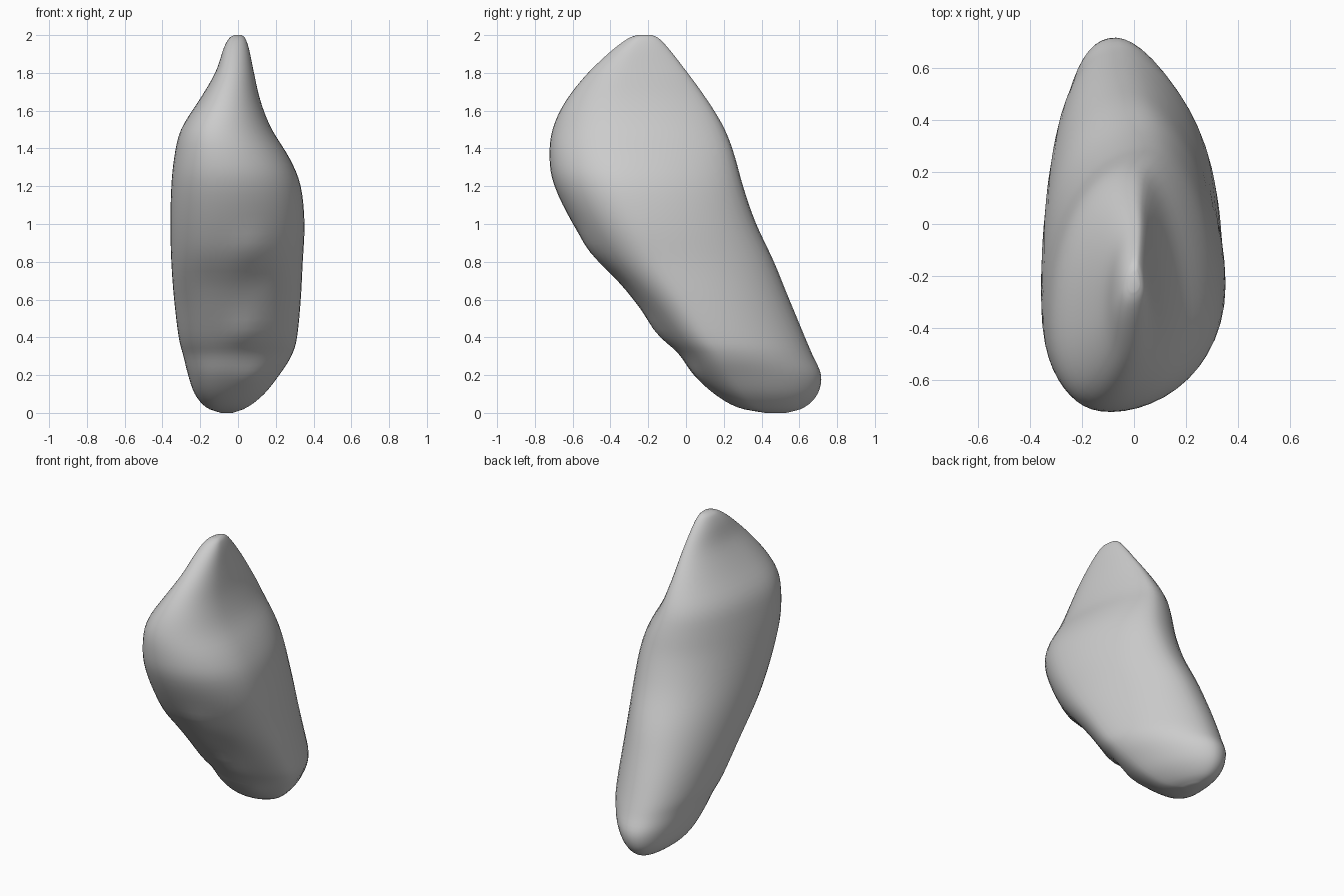
import bpy, bmesh, math
from mathutils import Vector

if "Cube" in bpy.data.objects:
    bpy.data.objects.remove(bpy.data.objects["Cube"])

# Stone cross-sections from base to tip: z, x min, x max, y min, y max
RINGS = [
    (0.00, -0.09, -0.03, 0.42, 0.53),
    (0.03, -0.17, 0.05, 0.27, 0.63),
    (0.10, -0.23, 0.14, 0.15, 0.70),
    (0.20, -0.265, 0.22, 0.04, 0.72),
    (0.30, -0.29, 0.285, -0.03, 0.675),
    (0.40, -0.315, 0.315, -0.12, 0.635),
    (0.60, -0.34, 0.335, -0.285, 0.55),
    (0.80, -0.355, 0.345, -0.47, 0.47),
    (1.00, -0.36, 0.355, -0.60, 0.375),
    (1.20, -0.355, 0.335, -0.70, 0.305),
    (1.35, -0.34, 0.275, -0.725, 0.265),
    (1.50, -0.305, 0.18, -0.71, 0.21),
    (1.65, -0.21, 0.12, -0.64, 0.12),
    (1.80, -0.12, 0.085, -0.52, 0.01),
    (1.92, -0.08, 0.06, -0.39, -0.085),
    (1.98, -0.05, 0.04, -0.31, -0.14),
    (2.00, -0.02, 0.02, -0.26, -0.18),
]
# Chips on the rough underside: centre, radius, push along y
CHIPS = [
    ((0.08, -0.52, 0.86), 0.08, -0.03),
    ((-0.15, -0.38, 0.70), 0.12, 0.02),
    ((0.08, -0.36, 0.70), 0.10, 0.03),
    ((0.05, -0.16, 0.42), 0.08, -0.045),
    ((0.08, 0.06, 0.17), 0.07, -0.02),
]
SEGS, STEPS = 48, 4


def spline(i, t):
    """Catmull-Rom blend between ring i and i + 1."""
    p = [RINGS[min(max(i + k, 0), len(RINGS) - 1)] for k in (-1, 0, 1, 2)]
    return [0.5 * (2 * b + (c - a) * t + (2 * a - 5 * b + 4 * c - d) * t * t
                   + (3 * b - a - 3 * c + d) * t ** 3) for a, b, c, d in zip(*p)]


def ring_points(z, x0, x1, y0, y1):
    """Egg section in four quadrants, with its own nose and tail position."""
    hx, cx = (x1 - x0) / 2, (x0 + x1) / 2
    h = min(1, max(0, (z - 0.3) / 1.0))
    h = h * h * (3 - 2 * h)
    nose = cx - 0.05 * min(1, hx / 0.3)
    # the tail swings from left of centre at the base to the middle higher up
    tail = nose * (1 - h) + max(0, cx + 0.06 * min(1, hx / 0.2)) * h
    for k in range(SEGS):
        a = 2 * math.pi * k / SEGS
        c, s = math.cos(a), math.sin(a)
        right = c > 0
        # how far back the widest point lies
        wide = 0.27 + 0.11 * min(1, z / 1.2) if right else 0.35
        ym = y0 + wide * (y1 - y0)
        front_e = 1.95 if right else 2.3
        back_e = 1.7 + 0.25 * h if right else 2.35 - 0.35 * h
        e = 2 / (front_e if s < 0 else back_e)
        u, v = abs(c) ** e, abs(s) ** e
        # slide the centre line smoothly from nose to tail
        ax = nose + (tail - nose) * (0.5 + 0.5 * s)
        q = Vector((ax + u * ((x1 - ax) if right else (x0 - ax)),
                    ym + v * ((y1 - ym) if s > 0 else (y0 - ym)), max(z, 0)))
        p = q.copy()
        for centre, radius, push in CHIPS:
            d = (p - Vector(centre)).length / radius
            q.y += push * math.exp(-d * d)
        yield q


# Loft the stone
bm = bmesh.new()
loops = []
for i in range(len(RINGS) - 1):
    for j in range(STEPS):
        loops.append([bm.verts.new(p) for p in ring_points(*spline(i, j / STEPS))])
loops.append([bm.verts.new(p) for p in ring_points(*RINGS[-1])])
for a, b in zip(loops, loops[1:]):
    for k in range(SEGS):
        n = (k + 1) % SEGS
        bm.faces.new((a[k], a[n], b[n], b[k]))
bm.faces.new(loops[0][::-1])
bm.faces.new(loops[-1])
bmesh.ops.recalc_face_normals(bm, faces=bm.faces)
# Relax creases left by the loft
for _ in range(3):
    bmesh.ops.smooth_vert(bm, verts=[v for r in loops[4:-4] for v in r], factor=0.5,
                          use_axis_x=True, use_axis_y=True, use_axis_z=False)
for f in bm.faces:
    f.smooth = True
mesh = bpy.data.meshes.new("stone")
bm.to_mesh(mesh)
bm.free()
stone = bpy.data.objects.new("stone", mesh)
bpy.context.collection.objects.link(stone)
